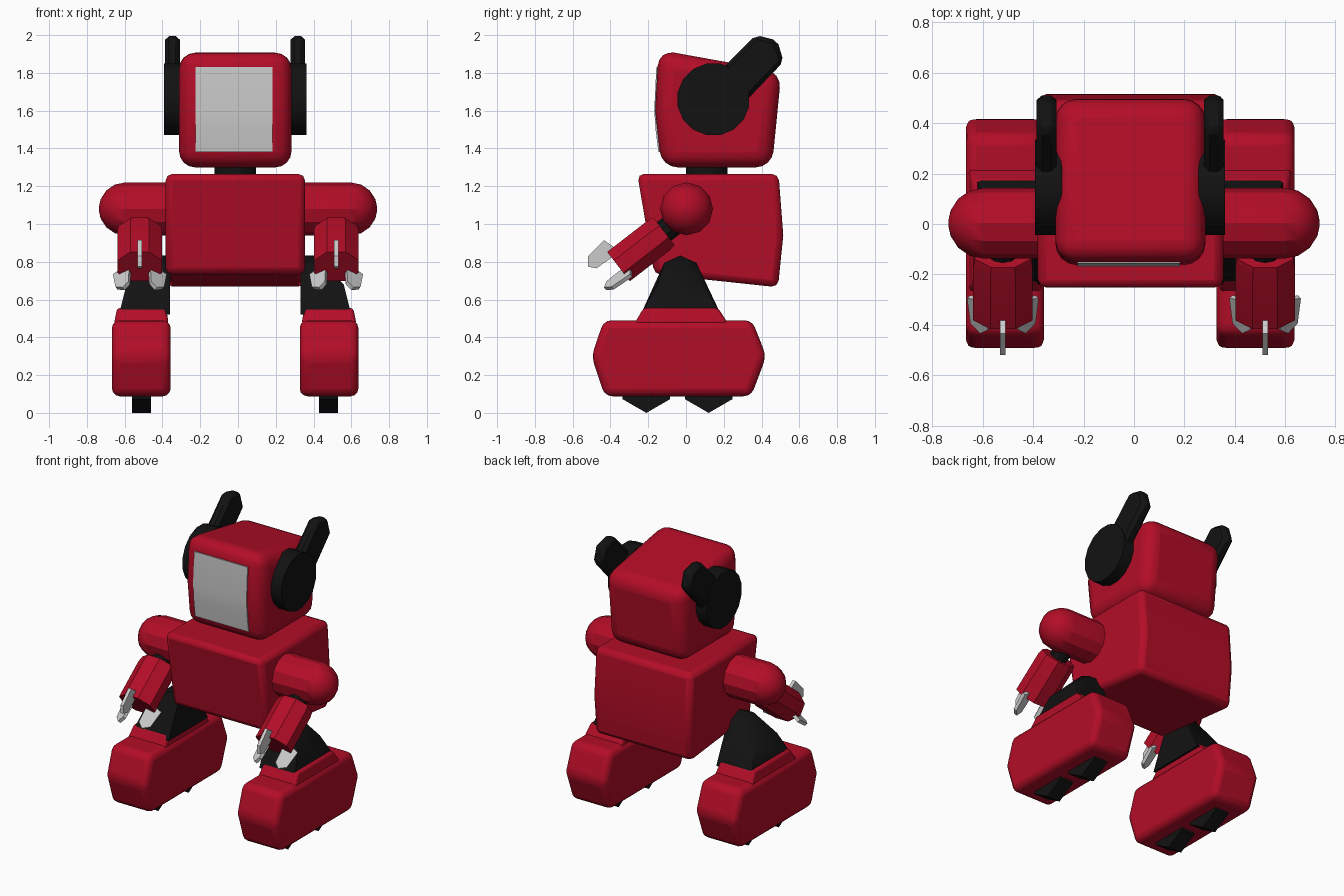
import bpy, bmesh, math
from mathutils import Vector as V

if "Cube" in bpy.data.objects:
    bpy.data.objects.remove(bpy.data.objects["Cube"])

CX = -0.015  # body symmetry plane


def material(name, rgb):
    m = bpy.data.materials.new(name)
    m.diffuse_color = (*rgb, 1)
    m.use_nodes = True
    m.node_tree.nodes["Principled BSDF"].inputs["Base Color"].default_value = m.diffuse_color
    return m


RED = material("red_paint", (0.45, 0.004, 0.02))
BLACK = material("black_rubber", (0.006, 0.006, 0.006))


def finish(name, bm, mat, bevel=0, segments=2, smooth=35):
    bmesh.ops.recalc_face_normals(bm, faces=bm.faces)
    me = bpy.data.meshes.new(name)
    bm.to_mesh(me)
    bm.free()
    ob = bpy.data.objects.new(name, me)
    bpy.context.collection.objects.link(ob)
    if mat:
        me.materials.append(mat)
    if bevel:
        b = ob.modifiers.new("bevel", "BEVEL")
        b.width, b.segments = bevel, segments
        b.limit_method, b.angle_limit = "ANGLE", math.radians(25)
    bpy.ops.object.select_all(action="DESELECT")
    ob.select_set(True)
    bpy.context.view_layer.objects.active = ob
    bpy.ops.object.shade_smooth_by_angle(angle=math.radians(smooth))
    return ob


def prism(name, profile, x0, x1, mat, **kw):
    """Side profile (y, z) extruded along x."""
    bm = bmesh.new()
    face = bm.faces.new([bm.verts.new((x0, y, z)) for y, z in profile])
    ext = bmesh.ops.extrude_face_region(bm, geom=[face])["geom"]
    bmesh.ops.translate(bm, vec=(x1 - x0, 0, 0),
                        verts=[g for g in ext if isinstance(g, bmesh.types.BMVert)])
    return finish(name, bm, mat, **kw)


def hull(name, points, mat, **kw):
    bm = bmesh.new()
    for p in points:
        bm.verts.new(p)
    bmesh.ops.convex_hull(bm, input=bm.verts)
    bmesh.ops.dissolve_limit(bm, angle_limit=0.02, verts=bm.verts, edges=bm.edges)
    return finish(name, bm, mat, **kw)


def lathe(name, origin, axis, up, profile, sides, mat, squash=1, half=0, **kw):
    """Rings (distance, radius) along an axis."""
    o, d, u = V(origin), V(axis).normalized(), V(up).normalized()
    v = d.cross(u)
    bm = bmesh.new()
    rings = []
    for t, r in profile:
        ring = []
        for i in range(sides):
            a = math.tau * (i + half) / sides
            ring.append(bm.verts.new(o + d * t + u * r * squash * math.cos(a) + v * r * math.sin(a)))
        rings.append(ring)
    for a, b in zip(rings, rings[1:]):
        for i in range(sides):
            j = (i + 1) % sides
            bm.faces.new((a[i], a[j], b[j], b[i]))
    bm.faces.new(rings[0])
    bm.faces.new(rings[-1])
    return finish(name, bm, mat, **kw)


# torso, neck and head
prism("torso", [(-.258, 1.265), (.49, 1.265), (.515, .94), (.487, .665), (-.168, .735)],
      CX - .368, CX + .37, RED, bevel=.035)
lathe("neck", (CX, .11, 1.2), (0, 0, 1), (0, 1, 0), [(0, .11), (.16, .11)], 16, BLACK)
prism("head", [(-.145, 1.922), (.505, 1.805), (.455, 1.3), (-.13, 1.3), (-.163, 1.6)],
      CX - .297, CX + .298, RED, bevel=.085, segments=4)
prism("face_screen", [(-.157, 1.83), (-.168, 1.6), (-.161, 1.5), (-.146, 1.38), (0, 1.38), (0, 1.83)],
      -.225, .182, None)

# forearm frame: axis D points forward and down, U is its upper side
D, U, X = V((0, -.79, -.61)), V((0, -.61, .79)), V((1, 0, 0))
CLAW = [(-.048, .083), (-.024, .158), (.095, .143), (.129, .099), (.099, .064), (.0065, .06)]

for side, s in (("left", -1), ("right", 1)):
    def px(off):
        return CX + s * off

    # ear disc and antenna
    lathe(side + "_ear_disc", (px(.27), .145, 1.66), (s, 0, 0), (0, 0, 1),
          [(0, .193), (.107, .193)], 16, BLACK, half=.5)
    prism(side + "_antenna", [(.12, 1.75), (.19, 1.82), (.37, 2.0), (.483, 1.972), (.517, 1.86),
                              (.335, 1.67), (.26, 1.61)],
          px(.293), px(.371), BLACK, bevel=.022, segments=1)

    # upper arm with domed end
    dome = [(.25 + .14 * math.sin(a), .14 * math.cos(a)) for a in (0, .4, .8, 1.2, 1.5)]
    lathe(side + "_upper_arm", (s * .347, .003, 1.08), (s, 0, 0), (0, 0, 1),
          [(0, .14)] + dome, 12, RED, smooth=25)

    # elbow, forearm and three claws
    hand = V((s * .52, -.357, .775))
    lathe(side + "_elbow", hand - D * .44, D, U, [(0, .062), (.2, .062)], 10, BLACK)
    lathe(side + "_forearm", hand - D * .305, D, U, [(0, .12), (.04, .128), (.305, .128)],
          8, RED, squash=.83, half=.5, smooth=20)
    for k in range(3):
        a = math.tau * k / 3
        radial = U * math.cos(a) + X * math.sin(a)
        across = D.cross(radial) * .011
        hull(f"{side}_claw_{k + 1}",
             [hand + D * t + radial * r + across * w for t, r in CLAW for w in (-1, 1)],
             None)

    # hip wedge leaning in to the torso
    base = [(px(x), y, z) for x in (.345, .615) for y, z in ((-.24, .52), (.185, .52))]
    crown = [(px(x), y, z) for x in (.345, .42)
             for y, z in ((-.115, .795), (-.03, .833), (.055, .795))]
    knee = [(px(.575), y, .68) for y in (-.15, .09)]
    hull(side + "_hip", base + crown + knee, BLACK)

    # foot with raised collar and two wheels
    prism(side + "_foot", [(-.435, .49), (.35, .49), (.425, .3), (.345, .088), (-.43, .088), (-.5, .3)],
          px(.342), px(.652), RED, bevel=.04, segments=3)
    hull(side + "_foot_collar",
         [(px(x), y, .47) for x in (.352, .642) for y in (-.275, .225)] +
         [(px(x), y, .555) for x in (.365, .625) for y in (-.225, .17)], RED, bevel=.015)
    for k, y in enumerate((-.21, .12)):
        lathe(f"{side}_wheel_{k + 1}", (px(.445), y, .145), (s, 0, 0), (0, 0, 1),
              [(0, .145), (.1, .145)], 6, BLACK, smooth=20)
